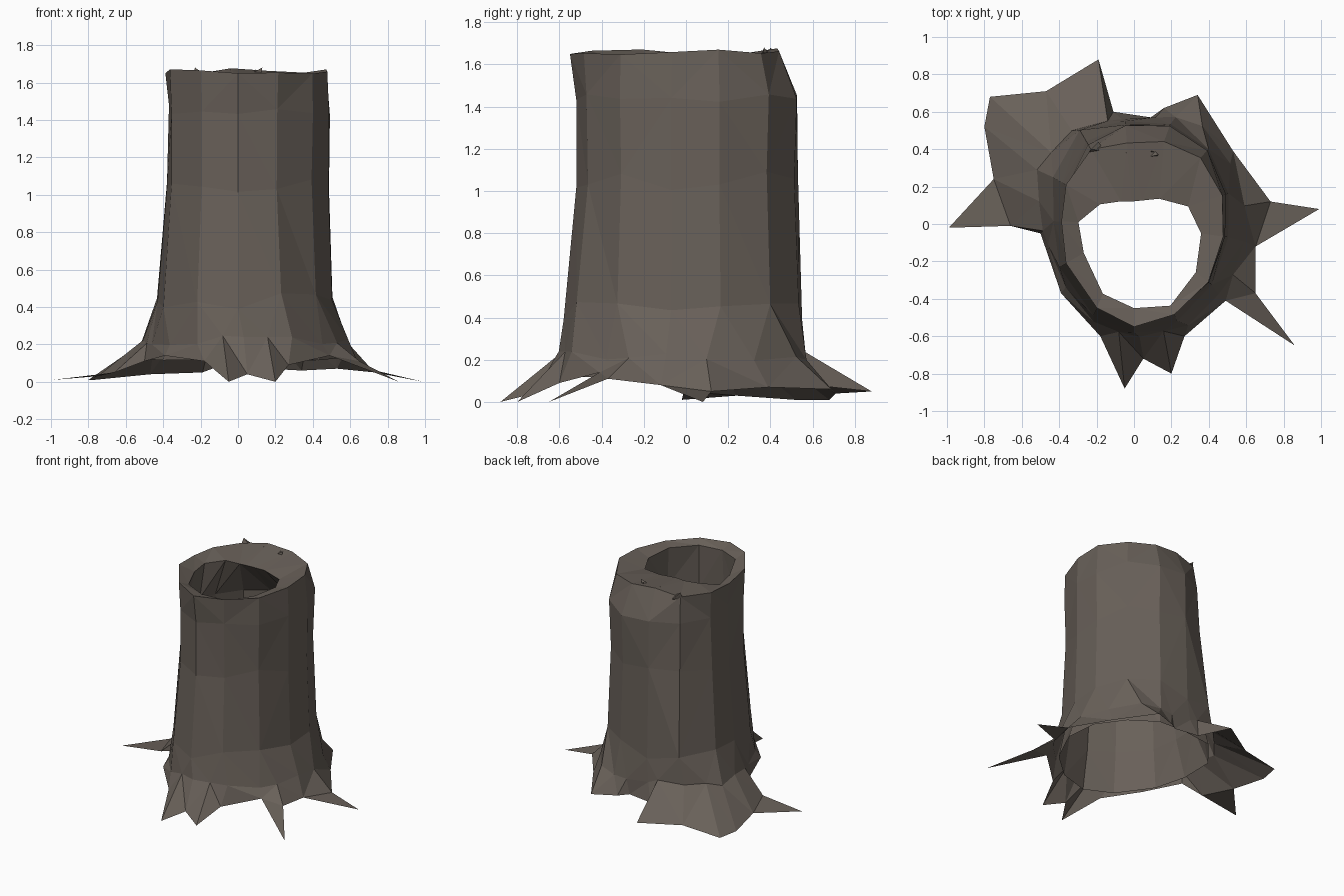
import bpy, bmesh, math, random
from mathutils import Vector

if "Cube" in bpy.data.objects:
    bpy.data.objects.remove(bpy.data.objects["Cube"])

random.seed(4)

bark = bpy.data.materials.new("bark")
bark.diffuse_color = (0.14, 0.118, 0.1, 1)
bark.use_nodes = True
bark.node_tree.nodes["Principled BSDF"].inputs["Base Color"].default_value = bark.diffuse_color


def polar(r, deg):
    a = math.radians(deg)
    return Vector((r * math.cos(a), r * math.sin(a)))


def ring_point(radii, deg):
    """Point on a faceted ring given by radii every 30 degrees."""
    k = int(deg // 30) % 12
    p, q = polar(radii[k], 30 * k), polar(radii[(k + 1) % 12], 30 * k + 30)
    d = polar(1, deg)
    e = q - p
    t = (p.x * d.y - p.y * d.x) / (e.y * d.x - e.x * d.y)
    return p + e * t


def make_ring(bm, z, jit, radii, angles):
    pts = [ring_point(radii, a) for a in angles]
    return [bm.verts.new((p.x, p.y, z + random.uniform(-jit, jit))) for p in pts]


def zip_loops(bm, lo, lo_ang, hi, hi_ang):
    """Triangle strip between two closed loops, advancing by angle."""
    i = j = 0
    a, b = len(lo), len(hi)
    while i < a or j < b:
        na = lo_ang[i + 1] if i + 1 < a else lo_ang[0] + 360
        nb = hi_ang[j + 1] if j + 1 < b else hi_ang[0] + 360
        if j >= b or (i < a and na <= nb):
            bm.faces.new((lo[i], lo[(i + 1) % a], hi[j % b]))
            i += 1
        else:
            bm.faces.new((lo[i % a], hi[(j + 1) % b], hi[j]))
            j += 1


def make_object(name, bm):
    me = bpy.data.meshes.new(name)
    bm.to_mesh(me)
    bm.free()
    me.materials.append(bark)
    ob = bpy.data.objects.new(name, me)
    bpy.context.collection.objects.link(ob)


# Lower outline of the flared base, counter-clockwise
base = [(0.73, 0.12, 0.05), (0.53, 0.39, 0.07), (0.34, 0.69, 0.06), (0.16, 0.62, 0.07),
        (0.09, 0.57, 0.08), (-0.11, 0.60, 0.08), (-0.19, 0.88, 0.05), (-0.47, 0.71, 0.04),
        (-0.77, 0.68, 0.01), (-0.80, 0.52, 0.01), (-0.75, 0.24, 0.03), (-0.66, -0.01, 0.05),
        (-0.50, -0.05, 0.11), (-0.39, -0.37, 0.14), (-0.18, -0.60, 0.11), (-0.05, -0.88, 0.0),
        (0.05, -0.72, 0.04), (0.20, -0.80, 0.0), (0.27, -0.60, 0.09), (0.49, -0.41, 0.14),
        (0.65, -0.37, 0.11), (0.65, -0.12, 0.08)]
base_ang = [math.degrees(math.atan2(y, x)) % 360 for x, y, z in base]
n = len(base)
even = [base_ang[0] + 360 * i / n for i in range(n)]
low_ang = [0.6 * a + 0.4 * e for a, e in zip(base_ang, even)]
trunk_ang = [18, 45, 70, 95, 120, 150, 178, 210, 246, 270, 294, 322, 352]

# Rings: height, height jitter, radii every 30 degrees
low = (0.22, 0.03, [.62, .61, .66, .57, .61, .60, .50, .48, .57, .61, .62, .60])
trunk = [
    (0.43, 0.05, [.52, .57, .60, .56, .58, .50, .43, .46, .54, .58, .58, .53]),
    (1.05, 0.05, [.50, .55, .57, .55, .51, .44, .38, .41, .48, .52, .52, .51]),
    (1.45, 0.03, [.50, .56, .59, .55, .49, .41, .37, .41, .48, .52, .53, .52]),
    (1.66, 0.02, [.49, .53, .51, .44, .46, .42, .39, .42, .49, .55, .54, .51]),
    (1.62, 0.01, [.36, .29, .15, .12, .14, .21, .31, .31, .41, .45, .50, .41]),
    (1.30, 0.03, [.44, .48, .50, .48, .45, .38, .34, .37, .44, .47, .50, .45]),
    (0.43, 0.02, [.48, .52, .55, .52, .51, .44, .39, .42, .49, .53, .54, .49]),
    (0.12, 0.01, [.58, .57, .60, .53, .58, .55, .47, .46, .54, .58, .58, .56]),
]

# Stump shell: flared base, trunk, rim and hollow inside
bm = bmesh.new()
foot = [bm.verts.new(p) for p in base]
low_ring = make_ring(bm, *low, [a % 360 for a in low_ang])
for i in range(n):
    j = (i + 1) % n
    bm.faces.new((foot[i], foot[j], low_ring[j], low_ring[i]))
loops = [make_ring(bm, *ring, trunk_ang) for ring in trunk]
zip_loops(bm, low_ring, low_ang, loops[0], trunk_ang)
m = len(trunk_ang)
for lo, hi in zip(loops, loops[1:]):
    for i in range(m):
        j = (i + 1) % m
        bm.faces.new((lo[i], lo[j], hi[j], hi[i]))
bmesh.ops.triangulate(bm, faces=bm.faces[:], quad_method='SHORT_EDGE')
make_object("stump", bm)

# Thin pointed root tips lying on the ground
bm = bmesh.new()
for tip, a, b in [((0.99, 0.08, 0.0), -1, 0), ((-0.99, -0.02, 0.01), 10, 11),
                  ((0.86, -0.65, 0.0), 19, 20)]:
    bm.faces.new([bm.verts.new(p) for p in (base[a], tip, base[b])])
make_object("root_tips", bm)

# Splinters standing on the broken back rim
bm = bmesh.new()
for x, y, h, lean in [(-0.20, 0.40, 0.04, -0.03), (-0.08, 0.38, 0.03, 0.04),
                      (0.08, 0.37, 0.04, 0.05), (0.14, 0.39, 0.03, -0.05)]:
    pts = [bm.verts.new((x + dx, y + dy, 1.63))
           for dx, dy in ((-0.04, -0.02), (0.04, -0.01), (0.01, 0.04))]
    top = bm.verts.new((x + lean, y, 1.64 + h))
    for i in range(3):
        bm.faces.new((pts[i], pts[(i + 1) % 3], top))
make_object("rim_splinters", bm)
